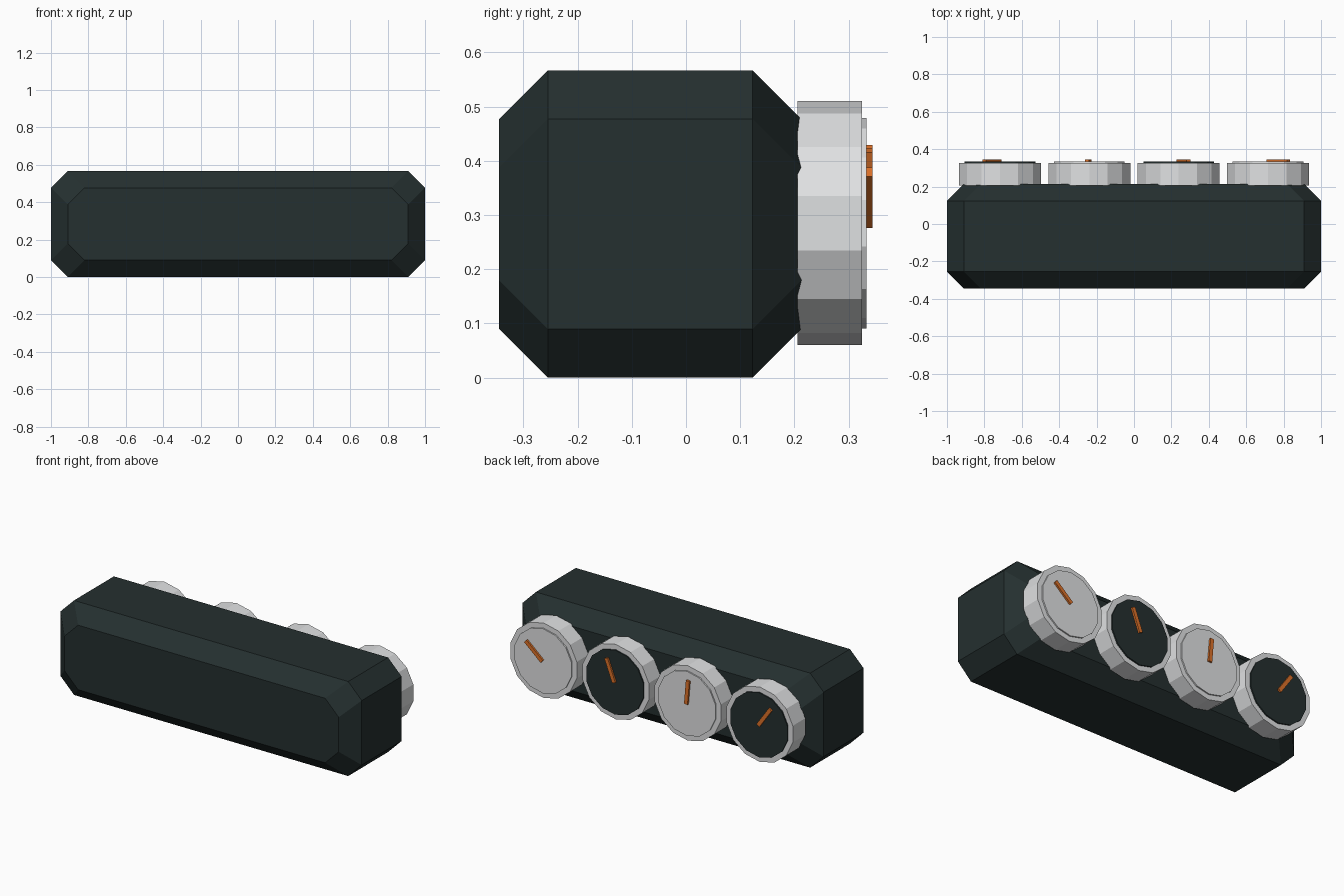
import bpy, bmesh, math
from mathutils import Matrix

if "Cube" in bpy.data.objects:
    bpy.data.objects.remove(bpy.data.objects["Cube"])


def material(name, rgb):
    m = bpy.data.materials.new(name)
    m.diffuse_color = (*rgb, 1)
    m.use_nodes = True
    m.node_tree.nodes["Principled BSDF"].inputs["Base Color"].default_value = m.diffuse_color
    return m


DARK = material("dark slate", (0.018, 0.029, 0.029))
GREY = material("light grey", (0.74, 0.75, 0.76))
ORANGE = material("orange", (0.72, 0.165, 0.022))


def loft(name, rings, mat):
    """Solid through (y, [(x, z), ...]) rings, capped at both ends."""
    bm = bmesh.new()
    loops = [[bm.verts.new((x, y, z)) for x, z in pts] for y, pts in rings]
    for a, b in zip(loops, loops[1:]):
        n = len(a)
        for i in range(n):
            bm.faces.new((a[i], a[(i + 1) % n], b[(i + 1) % n], b[i]))
    bm.faces.new(loops[0])
    bm.faces.new(loops[-1])
    bmesh.ops.recalc_face_normals(bm, faces=bm.faces)
    me = bpy.data.meshes.new(name)
    bm.to_mesh(me)
    bm.free()
    me.materials.append(mat)
    ob = bpy.data.objects.new(name, me)
    bpy.context.collection.objects.link(ob)
    return ob


MID = 0.2835
CUT = 0.09


def octagon(hx, hz):
    """Rectangle with cut corners."""
    c = CUT
    return [(hx, MID - hz + c), (hx, MID + hz - c), (hx - c, MID + hz), (c - hx, MID + hz),
            (-hx, MID + hz - c), (-hx, MID - hz + c), (c - hx, MID - hz), (hx - c, MID - hz)]


def disc(cx, r, sides=14):
    return [(cx + r * math.sin(math.tau * i / sides), 0.285 + r * math.cos(math.tau * i / sides))
            for i in range(sides)]


# Chamfered body
big, small = octagon(1, MID), octagon(1 - CUT, MID - CUT)
loft("body", [(-0.345, small), (-0.255, big), (0.123, big), (0.213, small)], DARK)

# Dials on the back: rim, face plate, pointer at its own angle (towards +x)
dials = [(-0.717, DARK, -35), (-0.239, GREY, -5), (0.239, DARK, 21), (0.717, GREY, 49)]
for n, (cx, face, angle) in enumerate(dials, 1):
    loft(f"dial_{n}", [(0.206, disc(cx, 0.225)), (0.325, disc(cx, 0.225))], GREY)
    loft(f"dial_face_{n}", [(0.324, disc(cx, 0.194)), (0.333, disc(cx, 0.194))], face)
    bar = [(-0.0115, 0), (0.0115, 0), (0.0115, 0.144), (-0.0115, 0.144)]
    pointer = loft(f"pointer_{n}", [(0.332, bar), (0.344, bar)], ORANGE)
    pointer.data.transform(Matrix.Translation((cx, 0, 0.285))
                           @ Matrix.Rotation(math.radians(angle), 4, 'Y'))
